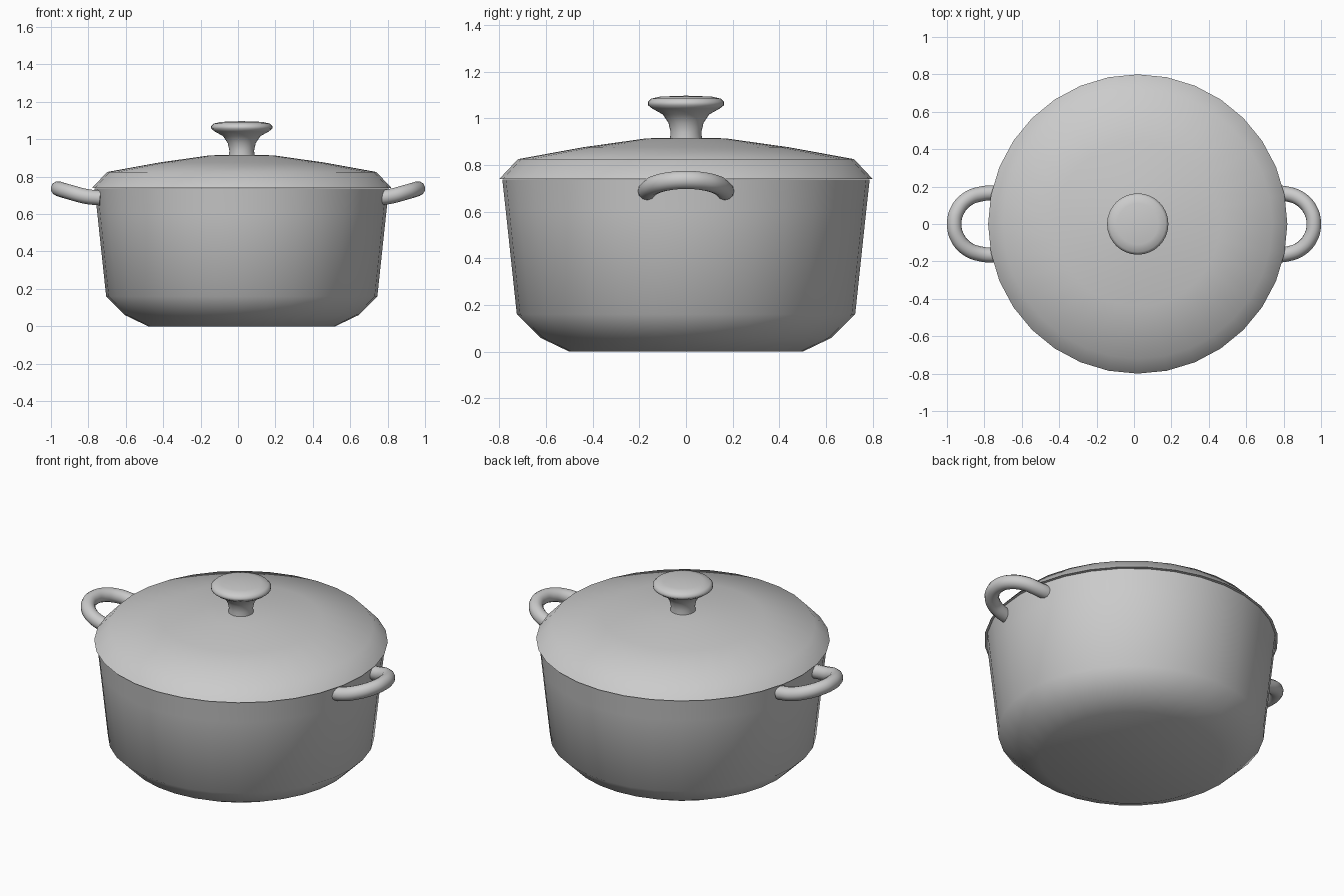
import bpy, bmesh, math

if "Cube" in bpy.data.objects:
    bpy.data.objects.remove(bpy.data.objects["Cube"])

CX = 0.02  # pot axis sits slightly right of the overall centre


def lathe(name, profile, sides, angle):
    """Spin an (r, z) profile, closing it at the axis."""
    bm = bmesh.new()
    rings = []
    for r, z in profile:
        if r == 0:
            rings.append([bm.verts.new((CX, 0, z))] * sides)
        else:
            rings.append([bm.verts.new((CX + r * math.cos(2 * math.pi * i / sides),
                                        r * math.sin(2 * math.pi * i / sides), z))
                          for i in range(sides)])
    for a, b in zip(rings, rings[1:]):
        for i in range(sides):
            j = (i + 1) % sides
            quad = list(dict.fromkeys((a[i], a[j], b[j], b[i])))
            bm.faces.new(quad)
    bmesh.ops.recalc_face_normals(bm, faces=bm.faces)
    me = bpy.data.meshes.new(name)
    bm.to_mesh(me)
    bm.free()
    ob = bpy.data.objects.new(name, me)
    bpy.context.collection.objects.link(ob)
    smooth(ob, angle)
    return ob


def smooth(ob, angle):
    bpy.ops.object.select_all(action='DESELECT')
    ob.select_set(True)
    bpy.context.view_layer.objects.active = ob
    bpy.ops.object.shade_smooth_by_angle(angle=math.radians(angle))


# Pot body
lathe("pot_body", [(0, 0), (0.5, 0), (0.625, 0.06), (0.725, 0.16), (0.773, 0.61),
                   (0.787, 0.737), (0, 0.737)], 32, 60)

# Domed lid with bevelled rim
lathe("lid", [(0, 0.74), (0.8, 0.74), (0.72, 0.825), (0.44, 0.876), (0.17, 0.914),
              (0, 0.918)], 32, 60)

# Lid knob
lathe("lid_knob", [(0, 0.9), (0.07, 0.9), (0.066, 0.94), (0.075, 0.98), (0.1, 1.017),
                   (0.145, 1.042), (0.163, 1.056), (0.164, 1.07), (0.15, 1.084),
                   (0.11, 1.093), (0, 1.097)], 32, 60)

# Loop handles, mirrored left and right
half = [(0.735, 0.168, 0.686), (0.81, 0.162, 0.694), (0.888, 0.135, 0.714),
        (0.943, 0.075, 0.73)]
path = half + [(0.961, 0, 0.736)] + [(x, -y, z) for x, y, z in reversed(half)]
for side, s in (("left", -1), ("right", 1)):
    cu = bpy.data.curves.new(side + "_handle", 'CURVE')
    cu.dimensions = '3D'
    cu.bevel_depth = 0.04
    cu.bevel_resolution = 4
    cu.resolution_u = 6
    cu.use_fill_caps = True
    sp = cu.splines.new('BEZIER')
    sp.bezier_points.add(len(path) - 1)
    for p, (x, y, z) in zip(sp.bezier_points, path):
        p.co = (s * x, y, z)
        p.handle_left_type = p.handle_right_type = 'AUTO'
    ob = bpy.data.objects.new(side + "_handle", cu)
    bpy.context.collection.objects.link(ob)
    bpy.ops.object.select_all(action='DESELECT')
    ob.select_set(True)
    bpy.context.view_layer.objects.active = ob
    bpy.ops.object.convert(target='MESH')
    smooth(bpy.context.view_layer.objects.active, 50)
